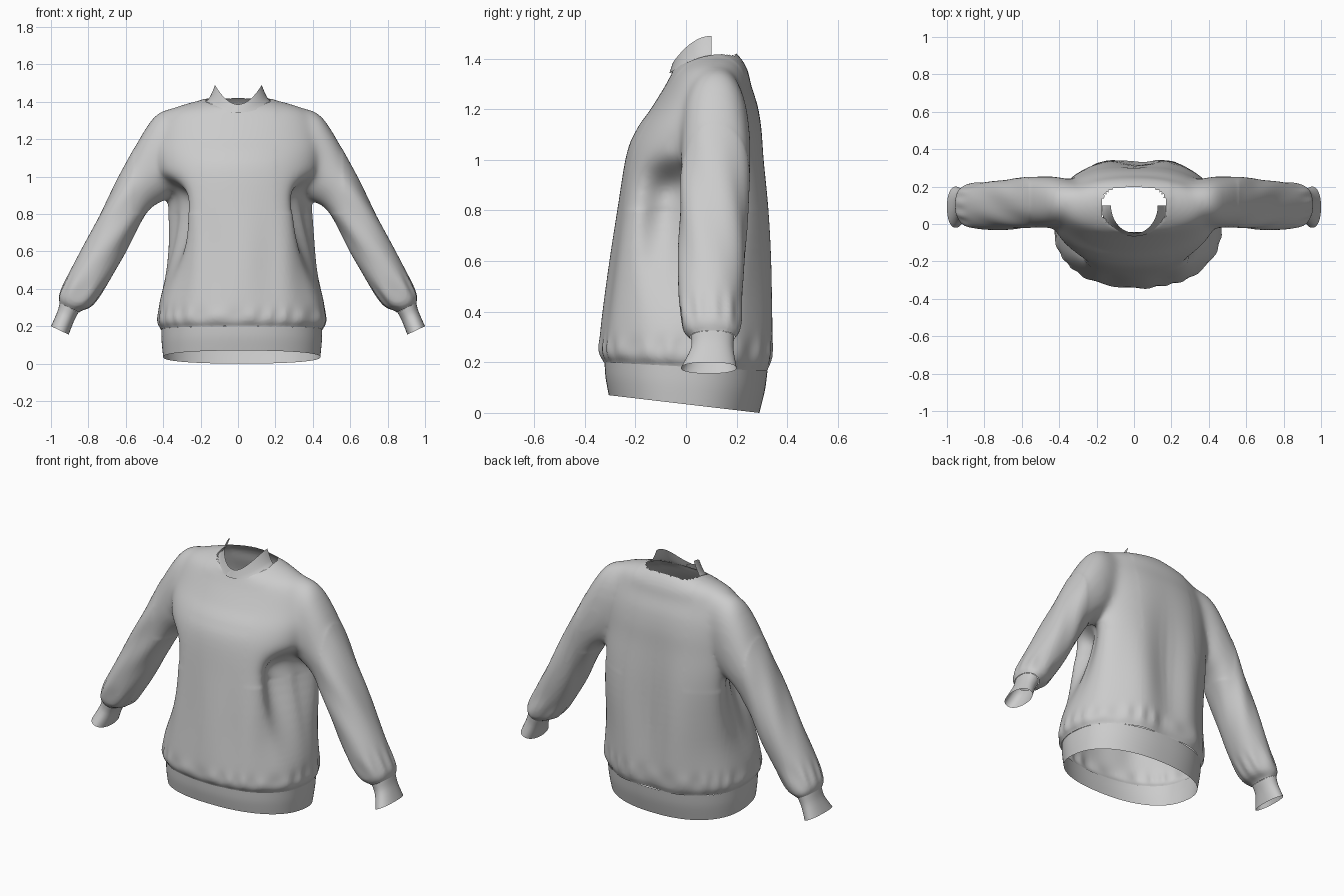
import bpy, bmesh, math
from mathutils import Vector

cube = bpy.data.objects.get("Cube")
if cube:
    bpy.data.objects.remove(cube, do_unlink=True)

# Single cloth colour
GREY = (0.6, 0.6, 0.6, 1)
cloth = bpy.data.materials.new("grey_cloth")
cloth.use_nodes = True
cloth.diffuse_color = GREY
shader = next(n for n in cloth.node_tree.nodes if n.type == 'BSDF_PRINCIPLED')
shader.inputs["Base Color"].default_value = GREY
shader.inputs["Roughness"].default_value = 0.9


def spow(value, n):
    return math.copysign(abs(value) ** (2 / n), value)


def bump(value, centre, width):
    return math.exp(-((value - centre) / width) ** 2)


def ramp(value, low, high):
    t = max(0, min(1, (value - low) / (high - low)))
    return t * t * (3 - 2 * t)


def smooth(rings, steps):
    """Catmull-Rom interpolation between rows of ring settings."""
    out = []
    last = len(rings) - 1
    for i in range(last):
        rows = [rings[max(0, min(last, i + k))] for k in (-1, 0, 1, 2)]
        for s in range(steps):
            t = s / steps
            out.append([b + 0.5 * t * (c - a + t * (2 * a - 5 * b + 4 * c - d
                        + t * (3 * (b - c) + d - a))) for a, b, c, d in zip(*rows)])
    return out + [list(rings[-1])]


def skin(bm, rows, closed=True, caps=False):
    """Skin rows of points into a sheet, a tube or a capped tube."""
    grid = [[bm.verts.new(p) for p in row] for row in rows]
    count = len(grid[0])
    for low, high in zip(grid, grid[1:]):
        for j in range(count if closed else count - 1):
            k = (j + 1) % count
            bm.faces.new((low[j], low[k], high[k], high[j]))
    if caps:
        bm.faces.new(grid[0])
        bm.faces.new(grid[-1])
    bmesh.ops.recalc_face_normals(bm, faces=bm.faces)


def finish(name, bm):
    mesh = bpy.data.meshes.new(name)
    bm.to_mesh(mesh)
    bm.free()
    mesh.materials.append(cloth)
    obj = bpy.data.objects.new(name, mesh)
    bpy.context.collection.objects.link(obj)
    bpy.ops.object.select_all(action='DESELECT')
    obj.select_set(True)
    bpy.context.view_layer.objects.active = obj
    bpy.ops.object.shade_smooth_by_angle(angle=math.radians(50))
    return obj


def loft(name, rows, closed=True):
    bm = bmesh.new()
    skin(bm, rows, closed)
    finish(name, bm)


def torso_ring(row, folds=True, count=128):
    """Row: half width, front y, back y, front z, back z."""
    w, yf, yb, zf, zb = row
    z = (zf + zb) / 2
    mid, half = (yf + yb) / 2, (yb - yf) / 2
    shift = 0.02 * (1 - ramp(z, 0.6, 1.1))
    crown = 0.02 * ramp(z, 1.22, 1.35)
    front_n = 2.3 - 0.3 * ramp(z, 0.8, 1.2)
    back_n = front_n + 0.9 * bump(z, 0.8, 0.33)
    pinch = 0.4 * ramp(z, 0.3, 0.88) * (1 - ramp(z, 0.88, 1.03))
    points = []
    for j in range(count):
        a = math.tau * j / count
        c, s = math.cos(a), math.sin(a)
        n = back_n if s > 0 else front_n
        x, y = w * spow(c, n), half * spow(s, n)
        pz = zf + (zb - zf) * (y / half + 1) / 2 + crown * c * c
        if folds:
            # hollow under each arm, long drapes and gathers above the hem
            x *= 1 - pinch * bump(math.atan2(s, abs(c)), -0.3, 0.42)
            if s > 0:
                y -= 0.014 * s * bump(z, 0.5, 0.45) * math.cos(math.tau * x / 0.36)
            else:
                y += 0.005 * s * bump(z, 0.5, 0.3) * math.sin(11 * a)
            r = 0.005 * bump(z, 0.25, 0.045) * math.sin(23 * a + 2 * math.sin(5 * a))
            x, y = x * (1 + 2 * r), y * (1 + 3 * r)
        points.append(Vector((x + shift, mid + y, pz)))
    return points


# Body: gathered waist up to the neck
BODY = [
    (.43, -.322, .322, .20, .165),
    (.45, -.34, .338, .235, .21),
    (.443, -.338, .342, .30, .30),
    (.42, -.312, .335, .50, .50),
    (.415, -.27, .322, .80, .80),
    (.43, -.235, .308, 1.02, 1.0),
    (.445, -.195, .30, 1.12, 1.12),
    (.44, -.14, .285, 1.20, 1.21),
    (.41, -.09, .26, 1.28, 1.29),
    (.36, -.065, .245, 1.325, 1.35),
    (.28, -.055, .225, 1.345, 1.39),
    (.175, -.05, .20, 1.36, 1.42),
]
# Sleeve rows: outer x, outer z, inner x, inner z, front y, back y
SLEEVE = [
    (.30, 1.375, .27, 1.02, .03, .22),
    (.42, 1.345, .33, .94, -.01, .245),
    (.50, 1.25, .39, .875, -.02, .255),
    (.60, 1.07, .46, .835, -.02, .255),
    (.68, .915, .53, .735, -.025, .245),
    (.80, .68, .62, .56, -.03, .235),
    (.90, .49, .71, .405, -.03, .22),
    (.95, .385, .78, .31, -.018, .215),
    (.957, .345, .835, .283, .0, .205),
    (.953, .325, .852, .275, .02, .19),
]
CUFF = [SLEEVE[-1], (.967, .275, .878, .225, .018, .188), (1.0, .20, .905, .155, -.02, .20)]


def sleeve_ring(row, sign, folds, count=56):
    ox, oz, ix, iz, yf, yb = row
    points = []
    for j in range(count):
        a = math.tau * j / count
        r = 1
        if folds:
            r += 0.04 * bump(oz, 0.42, 0.06) * math.sin(9 * a + 2 * math.sin(2 * a))
            r += 0.025 * bump(oz, 0.85, 0.3) * math.sin(5 * a + 14 * oz)
        c, s = r * spow(math.cos(a), 2.2) / 2, r * spow(math.sin(a), 2.2) / 2
        points.append(Vector((sign * ((ox + ix) / 2 + c * (ox - ix)),
                              (yf + yb) / 2 + s * (yb - yf),
                              (oz + iz) / 2 + c * (oz - iz))))
    return points


# Body and sleeves are fused into one cloth; ends run long and are trimmed below
bm = bmesh.new()
w, yf, yb, zf, zb = BODY[0]
tail = torso_ring((w, yf, yb, zf - 0.05, zb - 0.05), False)
skin(bm, [tail] + [torso_ring(r) for r in smooth(BODY, 6)], caps=True)
for sign in (1, -1):
    rows = [sleeve_ring(r, sign, True) for r in smooth(SLEEVE, 6)]
    skin(bm, rows + [sleeve_ring(CUFF[1], sign, False)], caps=True)
body = finish("body_and_sleeves", bm)
fuse = body.modifiers.new("fuse", 'REMESH')
fuse.mode = 'VOXEL'
fuse.voxel_size = 0.011
bpy.ops.object.modifier_apply(modifier=fuse.name)

bm = bmesh.new()
bm.from_mesh(body.data)
# Soften the armhole joins
seam = [v for v in bm.verts if v.co.z > 0.8 and 0.2 < abs(v.co.x) < 0.56]
for _ in range(30):
    bmesh.ops.smooth_vert(bm, verts=seam, factor=0.5,
                          use_axis_x=True, use_axis_y=True, use_axis_z=True)
# Trim at the hem and the two wrists
trims = [(Vector((0, 0, (zf + zb) / 2)), Vector((0, zb - zf, yf - yb)))]
trims += [(Vector((s * 0.9025, 0, 0.30)), Vector((s * 0.44, 0, -0.9))) for s in (1, -1)]
for point, normal in trims:
    bmesh.ops.bisect_plane(bm, geom=bm.verts[:] + bm.edges[:] + bm.faces[:],
                           plane_co=point, plane_no=normal.normalized(), clear_outer=True)
# Ragged neck opening, squarer at the back
hole = []
for f in bm.faces:
    p = f.calc_center_median()
    u, v = abs(p.x / 0.172), (p.y - 0.077) / 0.122
    n = 3 if v > 0 else 2
    if p.z > 1.2 and u ** n + abs(v) ** n < 1:
        hole.append(f)
bmesh.ops.delete(bm, geom=hole, context='FACES')
for f in bm.faces:
    f.smooth = True
    f.material_index = 0
bm.to_mesh(body.data)
bm.free()
body.data.materials.clear()
body.data.materials.append(cloth)

# Hem band, lower at the back
HEM = [(.42, -.305, .29, .07, .0), (.428, -.318, .312, .14, .09), BODY[0]]
loft("hem_band", [torso_ring(row, False) for row in smooth(HEM, 4)])


def collar_half(sign, lift, steps=24, rise=6):
    """Neckband from the shoulder point to just past the front centre."""
    rows = []
    for k in range(rise + 1):
        t = k / rise
        row = []
        for j in range(steps + 1):
            a = (math.pi / 2 + 0.22) * j / steps
            c, s = math.cos(a), math.sin(a)
            rx = 0.178 - 0.055 * t ** 0.6 + lift
            ry = 0.162 - 0.015 * t + lift
            base = 1.342 + 0.055 * c * c
            top = 1.386 + 0.104 * c * c
            # the overlapping end tapers down into the neckline
            if c < 0:
                top -= 0.08 * abs(c)
            row.append(Vector((sign * rx * c, 0.1 - ry * s, base + (top - base) * t)))
        rows.append(row)
    return rows


# Paired parts
for side, sign in (("left", 1), ("right", -1)):
    loft(side + "_cuff", [sleeve_ring(r, sign, False) for r in smooth(CUFF, 4)])
    loft(side + "_collar", collar_half(sign, 0.004 if sign > 0 else 0), closed=False)
